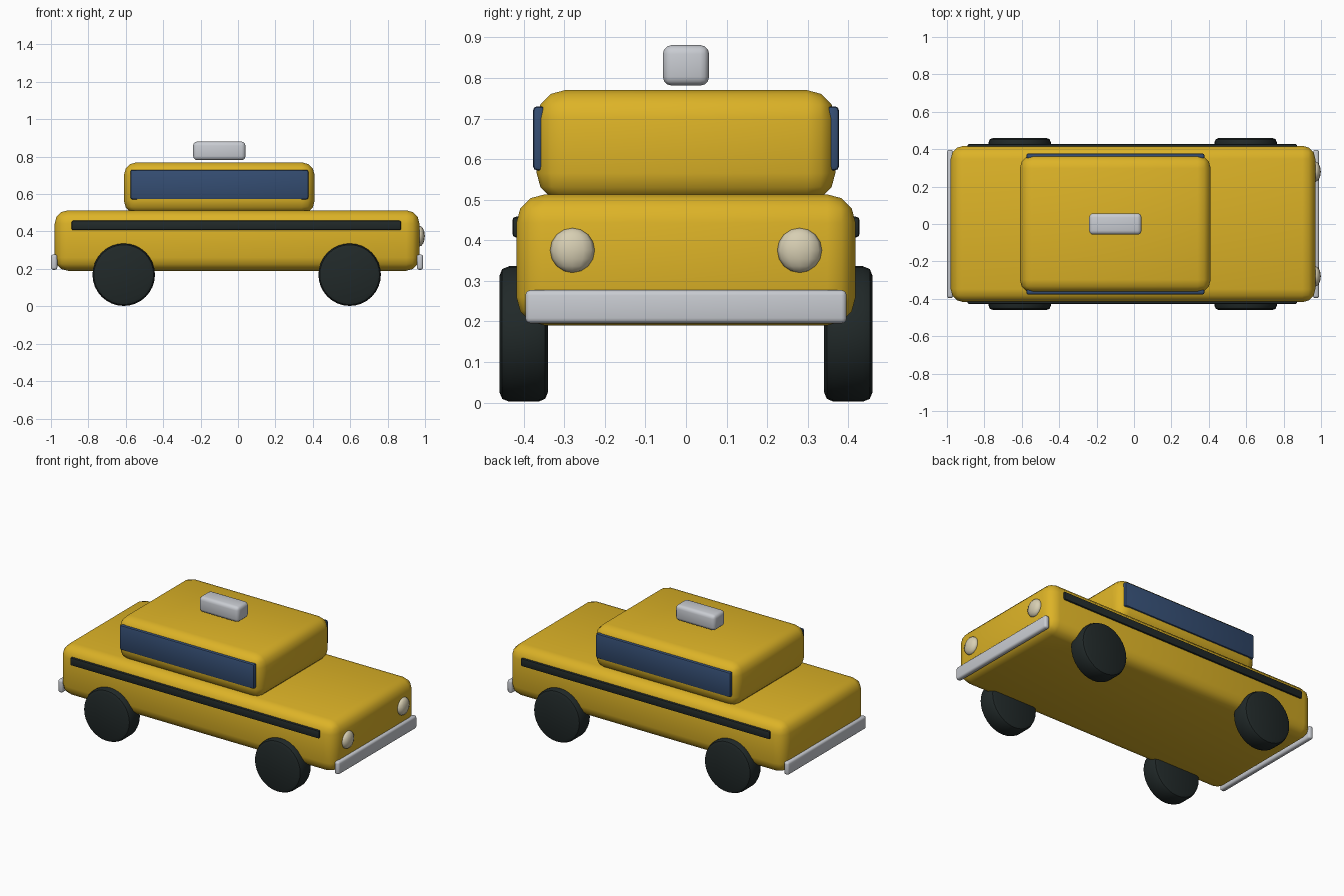
import bpy, math

if "Cube" in bpy.data.objects:
    bpy.data.objects.remove(bpy.data.objects["Cube"])


def material(name, rgb):
    m = bpy.data.materials.new(name)
    m.diffuse_color = (*rgb, 1)
    m.use_nodes = True
    m.node_tree.nodes["Principled BSDF"].inputs["Base Color"].default_value = m.diffuse_color
    return m


YELLOW = material("taxi yellow", (0.72, 0.45, 0.02))
BLACK = material("rubber black", (0.015, 0.022, 0.022))
GLASS = material("glass blue", (0.035, 0.075, 0.17))
SILVER = material("silver", (0.58, 0.60, 0.64))
LAMP = material("lamp cream", (0.68, 0.62, 0.45))


def finish(ob, name, mat, bevel=0, segments=3, angle=40):
    ob.name = name
    ob.data.materials.append(mat)
    bpy.ops.object.transform_apply(location=False, rotation=True, scale=True)
    if bevel:
        mod = ob.modifiers.new("round edges", 'BEVEL')
        mod.width = bevel
        mod.segments = segments
        mod.limit_method = 'ANGLE'
        mod.angle_limit = math.radians(40)
        bpy.ops.object.modifier_apply(modifier=mod.name)
    bpy.ops.object.shade_smooth_by_angle(angle=math.radians(angle))
    return ob


def box(name, mat, x, y, z, bevel, segments=3):
    """Rounded box from (min, max) pairs."""
    bpy.ops.mesh.primitive_cube_add(
        size=1, location=[(a + b) / 2 for a, b in (x, y, z)])
    ob = bpy.context.object
    ob.scale = [b - a for a, b in (x, y, z)]
    return finish(ob, name, mat, bevel, segments)


# Body, cabin and roof sign
box("body", YELLOW, (-0.98, 0.97), (-0.418, 0.418), (0.19, 0.513), 0.07)
box("cabin", YELLOW, (-0.61, 0.41), (-0.368, 0.368), (0.495, 0.77), 0.07)
box("roof_sign", SILVER, (-0.24, 0.04), (-0.057, 0.057), (0.781, 0.881), 0.022)

# Bumpers at both ends
for end, x in (("front", 0.973), ("rear", -0.983)):
    box(end + "_bumper", SILVER, (x - 0.017, x + 0.017), (-0.396, 0.396),
        (0.195, 0.277), 0.013)

for side, s in (("right", -1), ("left", 1)):
    # Side window and dark trim strip
    box(side + "_window", GLASS, (-0.575, 0.376),
        sorted((s * 0.347, s * 0.377)), (0.572, 0.73), 0.01, 2)
    box(side + "_side_strip", BLACK, (-0.89, 0.872),
        sorted((s * 0.402, s * 0.428)), (0.407, 0.458), 0.009, 2)

    # Headlight
    bpy.ops.mesh.primitive_uv_sphere_add(
        segments=12, ring_count=8, radius=1, location=(0.97, s * 0.28, 0.375))
    ob = bpy.context.object
    ob.scale = (0.029, 0.055, 0.055)
    finish(ob, side + "_headlight", LAMP, angle=60)

    # Wheels
    for end, x in (("front", 0.597), ("rear", -0.611)):
        bpy.ops.mesh.primitive_cylinder_add(
            vertices=32, radius=0.167, depth=0.12,
            location=(x, s * 0.40, 0.169), rotation=(math.pi / 2, 0, 0))
        finish(bpy.context.object, f"{end}_{side}_wheel", BLACK, 0.024, 2)
